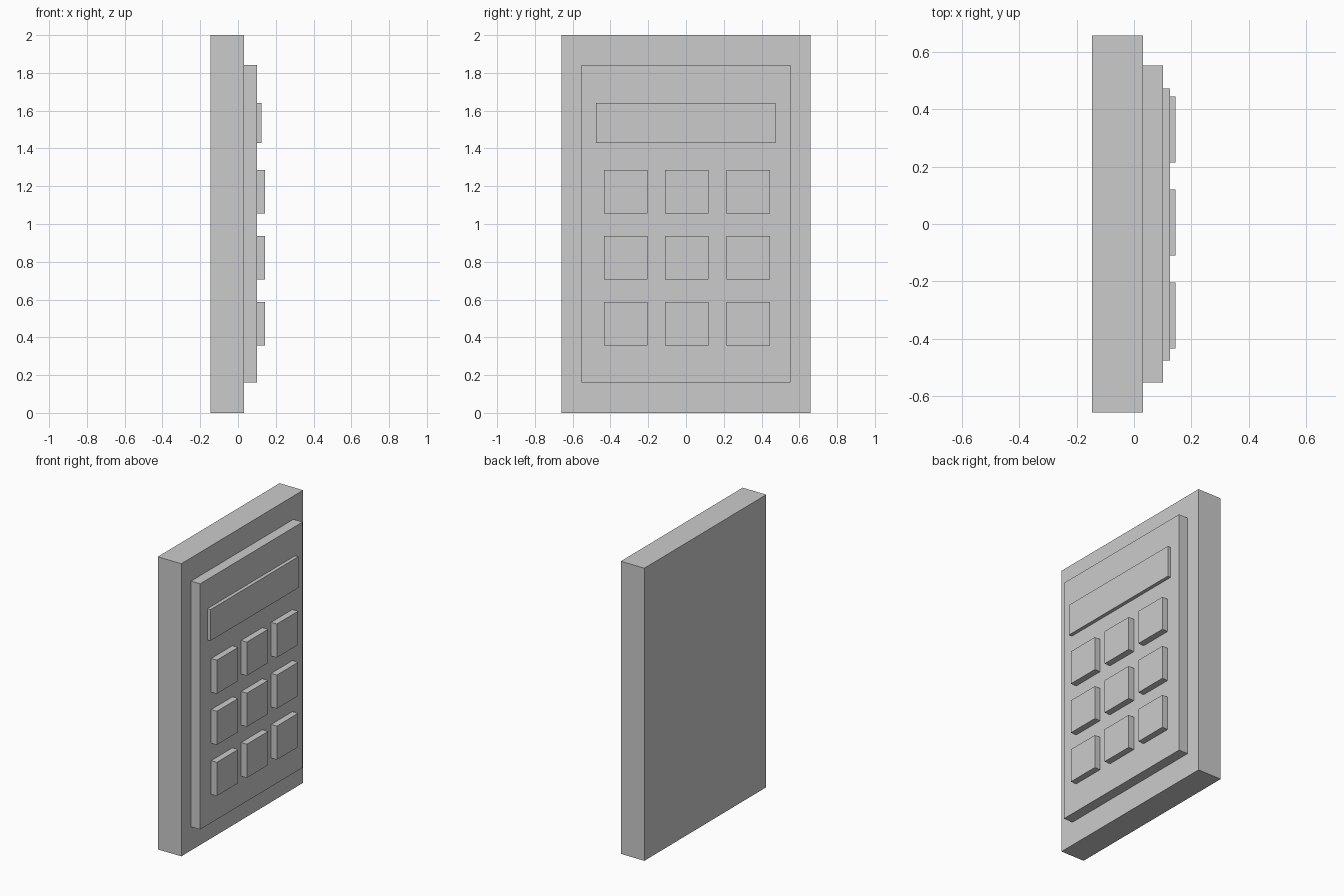
import bpy

if "Cube" in bpy.data.objects:
    bpy.data.objects.remove(bpy.data.objects["Cube"])


def box(name, x, y, z):
    """Box from (min, max) ranges along each axis."""
    ranges = (x, y, z)
    bpy.ops.mesh.primitive_cube_add(size=1, location=[(a + b) / 2 for a, b in ranges])
    obj = bpy.context.object
    obj.name = name
    obj.scale = [b - a for a, b in ranges]
    bpy.ops.object.transform_apply(location=False, rotation=False, scale=True)
    return obj


BODY_X, PANEL_X, SCREEN_X, KEY_X = 0.032, 0.101, 0.125, 0.144

# Casing, raised face panel and display
box("casing", (-0.146, BODY_X), (-0.658, 0.658), (0, 2))
box("face_panel", (BODY_X, PANEL_X), (-0.553, 0.553), (0.162, 1.841))
box("display", (PANEL_X, SCREEN_X), (-0.476, 0.473), (1.428, 1.641))

# 3 x 3 keypad
half = 0.115
for row in range(3):
    for col in range(3):
        y = 0.005 + (col - 1) * 0.324
        z = 1.17 - row * 0.349
        box(f"key_{row + 1}_{col + 1}", (PANEL_X, KEY_X),
            (y - half, y + half), (z - half, z + half))
